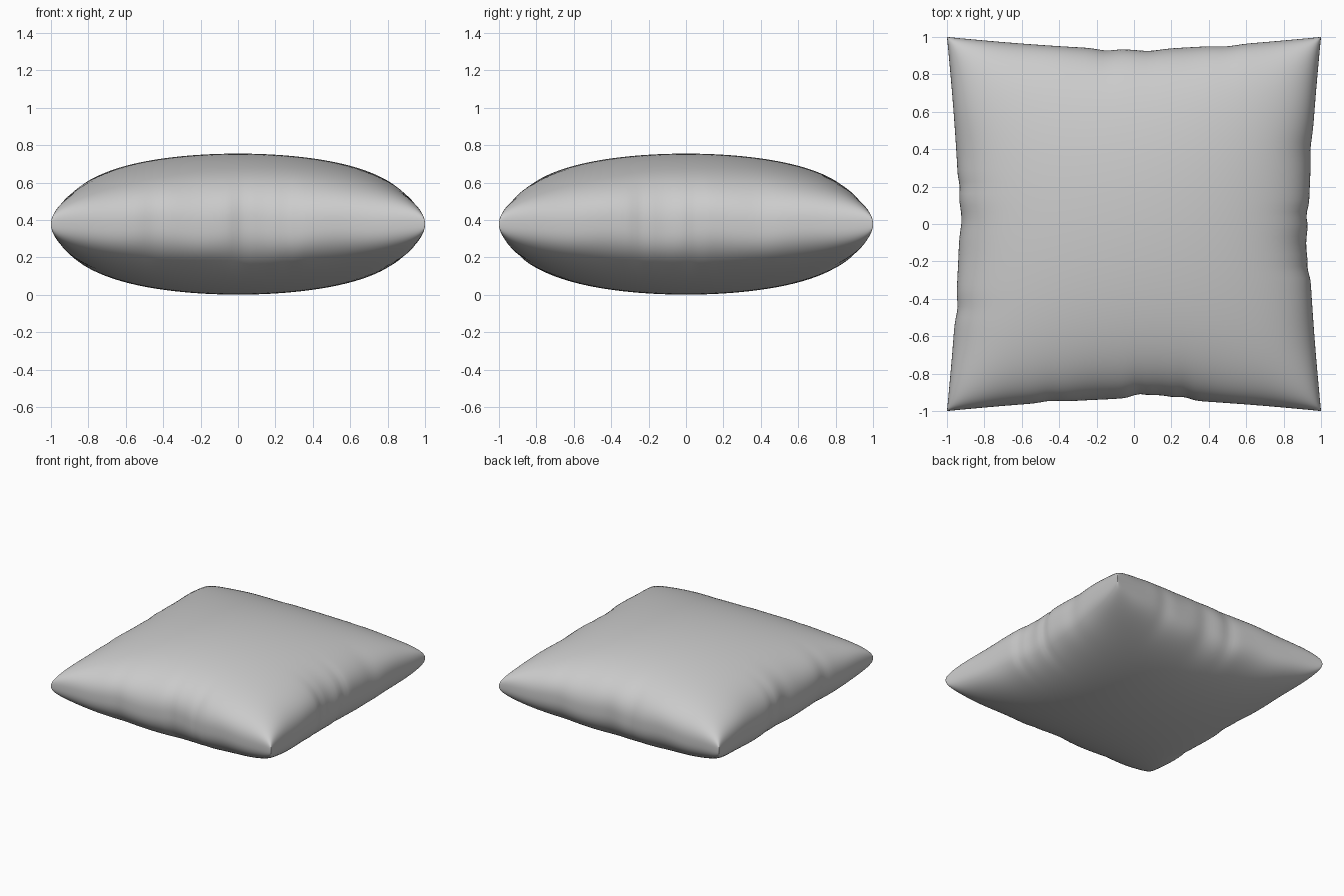
import bpy, bmesh, math

if "Cube" in bpy.data.objects:
    bpy.data.objects.remove(bpy.data.objects["Cube"])

N = 96          # grid cells per side
MID = 0.378     # seam height
H = 0.377       # half thickness

# Pleats per side: (position along seam, width, inward depth)
PLEATS = {
    "front": [(0.12, 0.13, 0.022), (0.02, 0.04, 0.012), (0.27, 0.04, 0.012), (-0.45, 0.06, 0.008)],
    "back": [(-0.15, 0.06, 0.010), (0.08, 0.08, 0.010), (0.5, 0.07, 0.007)],
    "right": [(-0.12, 0.10, 0.016), (-0.24, 0.04, 0.010), (0.05, 0.04, 0.012), (0.4, 0.08, 0.007)],
    "left": [(0.03, 0.08, 0.012), (0.2, 0.04, 0.008), (-0.45, 0.06, 0.010)],
}


def pleat(side, t):
    return sum(d * math.exp(-((t - p) / w) ** 2) for p, w, d in PLEATS[side])


def inset(t):
    # seam bows inward between the corners
    return 0.066 * (1 - abs(t) ** 1.5)


def profile(u):
    return max(1 - u * u, 0) ** 0.4


def loft(u, v):
    # blend of a soft minimum and a product gives pinched corner ridges
    f, g = profile(u), profile(v)
    if min(f, g) < 1e-4:
        return 0.0
    soft = (f ** -2 + g ** -2 - 1) ** -0.5
    return 0.6 * soft + 0.4 * f * g


def place(u, v, sign):
    sx, sy = ("right" if u > 0 else "left"), ("back" if v > 0 else "front")
    h = loft(u, v)
    px, py = pleat(sx, v), pleat(sy, u)
    # pleats fade out away from the seam
    kx, ky = abs(u) ** 10, abs(v) ** 10
    x = u * (1 - inset(v) * u * u - px * kx)
    y = v * (1 - inset(u) * v * v - py * ky)
    # puckered seam line
    sag = (1 - u * u) * ky * math.sin(13 * u + 1) + (1 - v * v) * kx * math.sin(12 * v)
    crease = 1 - 5 * (px * kx + py * ky) * (1 if sign > 0 else 0.7)
    return x, y, MID + sign * H * h * crease + 0.010 * sag - 0.008 * (kx * (1 - v * v) + ky * (1 - u * u))


# Two padded sheets joined along the seam
bm = bmesh.new()
for sign in (1, -1):
    made = bmesh.ops.create_grid(bm, x_segments=N, y_segments=N, size=1.0)["verts"]
    for p in made:
        u, v = (max(-1, min(1, math.sin(c * math.pi / 2))) for c in p.co.xy)
        p.co = place(u, v, sign)
bmesh.ops.remove_doubles(bm, verts=bm.verts, dist=1e-5)
bmesh.ops.recalc_face_normals(bm, faces=bm.faces)
for f in bm.faces:
    f.smooth = True

mesh = bpy.data.meshes.new("pillow")
bm.to_mesh(mesh)
bm.free()
pillow = bpy.data.objects.new("pillow", mesh)
bpy.context.collection.objects.link(pillow)
